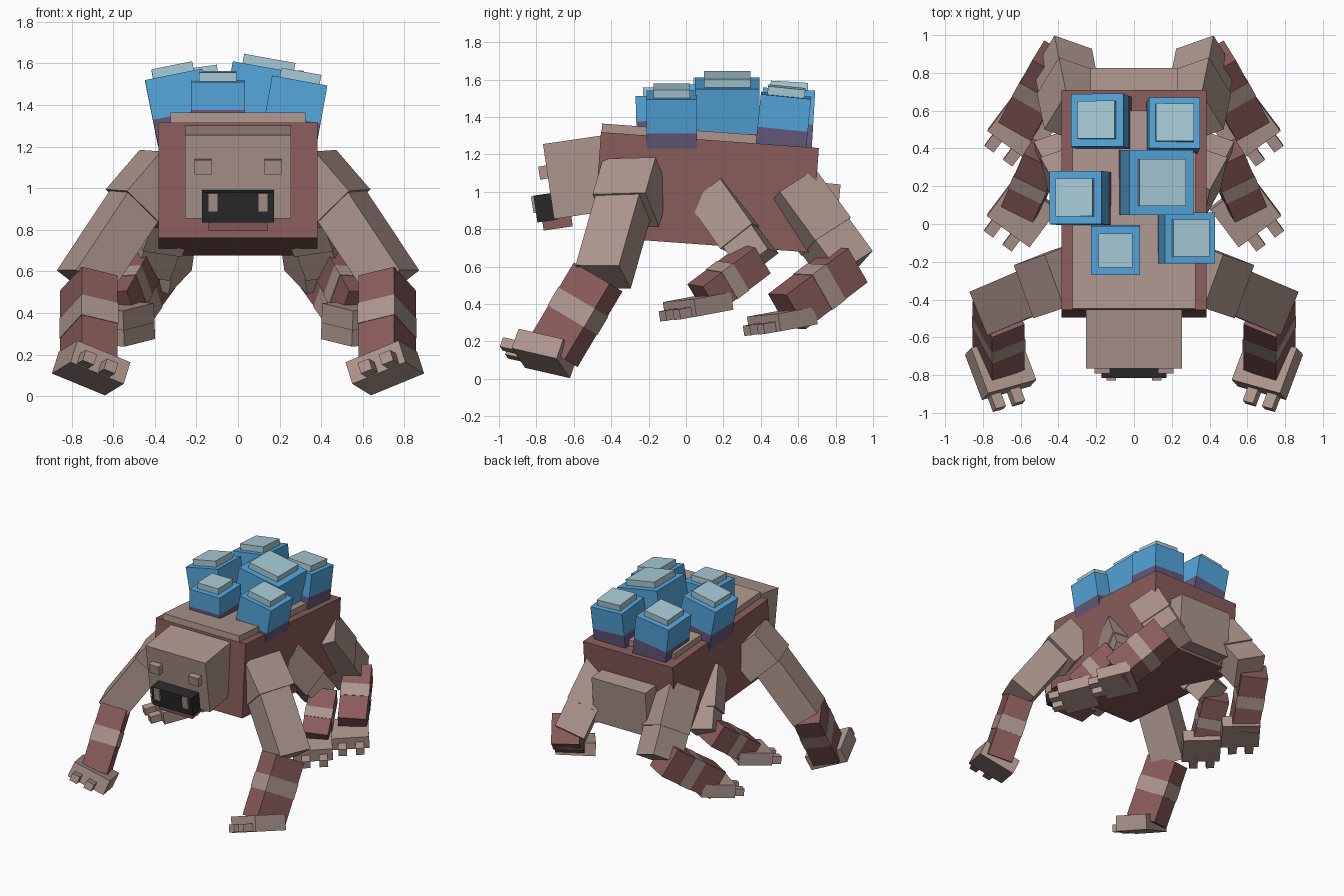
import bpy, bmesh
from mathutils import Vector, Matrix

if "Cube" in bpy.data.objects:
    bpy.data.objects.remove(bpy.data.objects["Cube"])


def material(name, r, g, b):
    m = bpy.data.materials.new(name)
    m.use_nodes = True
    m.diffuse_color = (r, g, b, 1)
    m.node_tree.nodes["Principled BSDF"].inputs["Base Color"].default_value = (r, g, b, 1)
    return m


TAN = material("tan_hide", .42, .305, .27)
RED = material("red_brown_fur", .25, .106, .104)
BLACK = material("black_snout", .022, .022, .022)
BLUE = material("blue_crystal", .09, .385, .72)
PALE = material("pale_crystal_tip", .39, .60, .68)
PURPLE = material("purple_crystal_root", .13, .10, .20)
X = Vector((1, 0, 0))


def box(name, a, b, width, depth, mat, across=X):
    """Box whose axis runs from a to b; width is measured along 'across'."""
    a, b = Vector(a), Vector(b)
    d = (b - a).normalized()
    w = Vector(across)
    w = (w - d * w.dot(d)).normalized()
    n = d.cross(w)
    rot = Matrix((w, n, d)).transposed().to_4x4()
    mat4 = Matrix.Translation((a + b) / 2) @ rot @ Matrix.Diagonal((width, depth, (b - a).length, 1))
    bm = bmesh.new()
    bmesh.ops.create_cube(bm, size=1, matrix=mat4)
    bmesh.ops.recalc_face_normals(bm, faces=bm.faces)
    me = bpy.data.meshes.new(name)
    bm.to_mesh(me)
    bm.free()
    me.materials.append(mat)
    ob = bpy.data.objects.new(name, me)
    bpy.context.collection.objects.link(ob)


# Trunk
box("body", (0, -.475, 1.04), (0, .69, .955), .765, .56, RED)
box("back_plate", (0, -.45, 1.34), (0, .6, 1.263), .65, .05, TAN)
box("rump", (0, .6, .885), (0, .81, .865), .46, .35, TAN)

# Head
box("head", (0, -.735, 1.055), (0, -.38, 1.107), .51, .405, TAN)
box("snout", (0, -.805, .908), (0, -.70, .923), .345, .145, BLACK)
box("jaw", (0, -.765, .823), (0, -.61, .845), .285, .06, RED)


def lower_leg(name, a, b, width, depth, across, t0, t1):
    """Red shin in two pieces with a tan band between t0 and t1."""
    a, b = Vector(a), Vector(b)
    p, q = a.lerp(b, t0), a.lerp(b, t1)
    box(name + "_upper_shin", a, p, width, depth, RED, across)
    box(name + "_band", p, q, width + .006, depth + .006, TAN, across)
    box(name + "_lower_shin", q, b, width, depth, RED, across)


def foot(name, centre, f, r, length, width, thick, toes):
    """Flat paw pointing along f, with two short toes low on its front."""
    c, f, r = Vector(centre), Vector(f).normalized(), Vector(r).normalized()
    up = r.cross(f)
    if up.z < 0:
        up = -up
    tip = c + f * length / 2
    box(name + "_foot", c - f * length / 2, tip, width, thick, TAN, r)
    for i, t in enumerate(toes):
        base = tip + r * width * t - up * thick * .22
        box(f"{name}_toe_{i + 1}", base - f * .03, base + f * .08, .06, .055, TAN, r)


for s, side in ((1, "left"), (-1, "right")):
    def m(x, y, z):
        return (s * x, y, z)

    # Face details
    box(side + "_eye", m(.168, -.785, 1.1), m(.168, -.72, 1.11), .083, .07, TAN)
    box(side + "_nostril", m(.12, -.822, .93), m(.12, -.79, .935), .05, .09, TAN)

    # Front leg
    name = side + "_front"
    w = m(.398, .916, -.04)
    box(name + "_shoulder", m(.328, -.267, 1.09), m(.492, -.322, .90), .30, .27, TAN, w)
    box(name + "_upper_arm", m(.45, -.317, .99), m(.745, -.443, .545), .25, .21, TAN, w)
    lower_leg(name, m(.717, -.47, .545), m(.717, -.71, .14), .245, .19,
              m(.42, .78, -.45), .33, .57)
    foot(name, m(.706, -.758, .136), m(-.09, -.24, .055), m(.255, -.072, .105),
         .262, .285, .115, (.28, -.12))

    # Middle leg
    name = side + "_middle"
    w = m(.2, .8, .5)
    box(name + "_thigh", m(.29, .13, .99), m(.383, .30, .75), .22, .20, TAN, w)
    box(name + "_knee", m(.365, .27, .80), m(.43, .39, .625), .195, .18, TAN, w)
    r = m(.8, .6, .06)
    lower_leg(name, m(.475, .37, .64), m(.595, .09, .43), .19, .17, r, .42, .64)
    foot(name, m(.59, .065, .39), m(.6, -.8, -.15), r, .25, .28, .095, (.26, -.18))

    # Rear leg
    name = side + "_rear"
    w = m(-.45, .7, .5)
    box(name + "_thigh", m(.313, .56, 1.02), m(.352, .75, .76), .255, .235, TAN, w)
    box(name + "_knee", m(.345, .71, .81), m(.377, .873, .587), .24, .225, TAN, w)
    lower_leg(name, m(.42, .87, .61), m(.60, .54, .36), .20, .22, r, .36, .58)
    foot(name, m(.587, .515, .312), m(.6, -.8, -.15), r, .25, .28, .095, (.26, -.18))

# Crystals: top centre, lean in x and y, width, height, tip width
crystals = [
    ((-.195, .55, 1.53), (-.14, .06), .28, .31, .20),
    ((.215, .535, 1.515), (.05, .10), .27, .30, .20),
    ((.145, .22, 1.58), (.18, 0), .345, .37, .25),
    ((-.31, .14, 1.545), (-.20, .02), .28, .32, .20),
    ((.297, -.075, 1.518), (.18, 0), .27, .31, .195),
    ((-.097, -.14, 1.515), (0, -.03), .26, .26, .18),
]
for i, (top, (lx, ly), width, height, tip) in enumerate(crystals):
    up = Vector((lx, ly, 1)).normalized()
    top = Vector(top)
    root = top - up * height
    joint = root + up * .125
    name = f"crystal_{i + 1}"
    box(name + "_root", root, joint, width, width, PURPLE)
    box(name + "_block", joint, top, width, width, BLUE)
    box(name + "_tip", top, top + up * .045, tip, tip, PALE)
